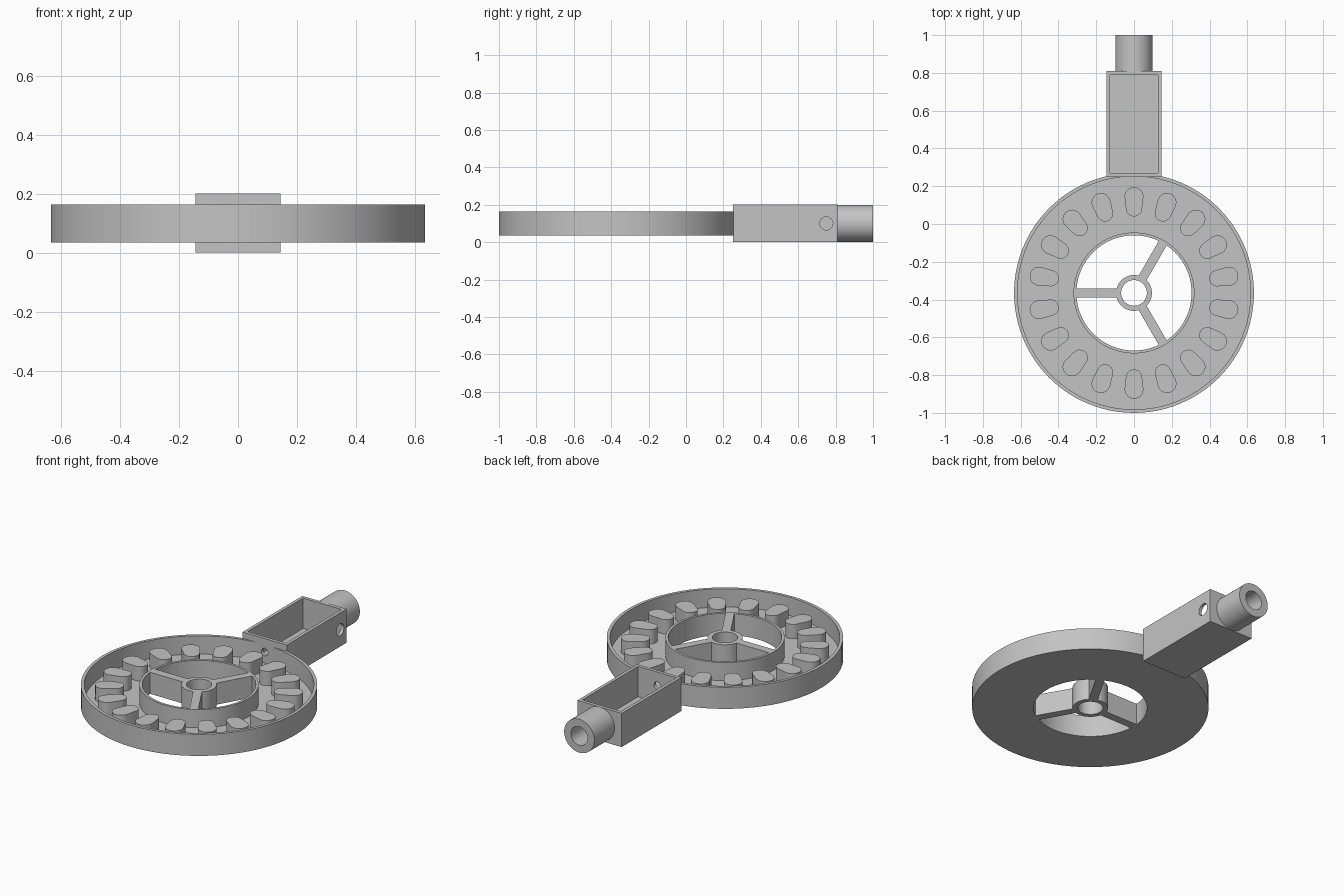
import bpy, bmesh, math
from mathutils import Matrix, Vector

if "Cube" in bpy.data.objects:
    bpy.data.objects.remove(bpy.data.objects["Cube"], do_unlink=True)

grey = bpy.data.materials.new("light grey plastic")
grey.use_nodes = True
GREY = (0.55, 0.55, 0.55, 1)
grey.diffuse_color = GREY
grey.node_tree.nodes["Principled BSDF"].inputs["Base Color"].default_value = GREY

CY = -0.365            # wheel centre on y
BASE, RIM = 0.035, 0.163
FLOOR, PEG_TOP = 0.055, 0.14
HUB_R, INNER_R, OUTER_R = 0.095, 0.305, 0.635


def make(name, bm, smooth=True):
    bmesh.ops.recalc_face_normals(bm, faces=bm.faces)
    mesh = bpy.data.meshes.new(name)
    bm.to_mesh(mesh)
    bm.free()
    mesh.materials.append(grey)
    obj = bpy.data.objects.new(name, mesh)
    bpy.context.collection.objects.link(obj)
    if smooth:
        shade(obj)
    return obj


def shade(obj):
    bpy.ops.object.select_all(action="DESELECT")
    obj.select_set(True)
    bpy.context.view_layer.objects.active = obj
    bpy.ops.object.shade_smooth_by_angle(angle=math.radians(30))


def lathe(name, profile, matrix, steps=96):
    """Revolve a closed (radius, height) outline around z."""
    bm = bmesh.new()
    rings = []
    for i in range(steps):
        a = 2 * math.pi * i / steps
        rings.append([bm.verts.new((r * math.cos(a), r * math.sin(a), z)) for r, z in profile])
    n = len(profile)
    for i, ring in enumerate(rings):
        nxt = rings[(i + 1) % steps]
        for j in range(n):
            k = (j + 1) % n
            bm.faces.new((ring[j], nxt[j], nxt[k], ring[k]))
    bm.transform(matrix)
    return make(name, bm)


def box(name, low, high, matrix=Matrix()):
    low, high = Vector(low), Vector(high)
    bm = bmesh.new()
    bmesh.ops.create_cube(bm, size=1)
    size = Matrix.Diagonal((high - low).to_4d())
    size[3][3] = 1
    bm.transform(matrix @ Matrix.Translation((low + high) / 2) @ size)
    return make(name, bm, False)


def rod(name, radius, length, centre, axis):
    bm = bmesh.new()
    bmesh.ops.create_cone(bm, cap_ends=True, segments=32, radius1=radius,
                          radius2=radius, depth=length)
    bm.transform(Matrix.Translation(centre) @ Matrix.Rotation(math.pi / 2, 4, axis))
    return make(name, bm, False)


def cut(obj, cutters):
    for cutter in cutters:
        mod = obj.modifiers.new("cut", "BOOLEAN")
        mod.operation, mod.solver, mod.object = "DIFFERENCE", "EXACT", cutter
    graph = bpy.context.evaluated_depsgraph_get()
    mesh = bpy.data.meshes.new_from_object(obj.evaluated_get(graph))
    obj.modifiers.clear()
    obj.data = mesh
    shade(obj)


wheel = Matrix.Translation((0, CY, 0))

# Round tray with raised inner and outer rims
tray = lathe("round_tray", [(INNER_R, BASE), (OUTER_R, BASE), (OUTER_R, RIM), (0.617, RIM),
                            (0.617, FLOOR), (0.32, FLOOR), (0.32, RIM), (INNER_R, RIM)], wheel)

# Hub and its three spokes
lathe("hub", [(0.068, BASE), (HUB_R, BASE), (HUB_R, RIM), (0.068, RIM)], wheel, 48)
for i in range(3):
    turn = wheel @ Matrix.Rotation(math.radians(60 + 120 * i), 4, "Z")
    box(f"spoke_{i + 1}", (HUB_R - 0.006, -0.024, BASE), (INNER_R + 0.005, 0.024, RIM), turn)

# Rounded pegs standing around the tray
for i in range(18):
    bm = bmesh.new()
    outline = []
    for centre, radius, start in ((0.51, 0.05, -90), (0.448, 0.043, 90)):
        for s in range(13):
            a = math.radians(start + 15 * s)
            outline.append(bm.verts.new((centre + radius * math.cos(a), radius * math.sin(a), FLOOR)))
    cap = bm.faces.new(outline)
    top = bmesh.ops.extrude_face_region(bm, geom=[cap], use_keep_orig=True)["geom"]
    bmesh.ops.translate(bm, vec=(0, 0, PEG_TOP - FLOOR),
                        verts=[v for v in top if isinstance(v, bmesh.types.BMVert)])
    bm.transform(wheel @ Matrix.Rotation(math.radians(10 + 20 * i), 4, "Z"))
    make(f"peg_{i + 1}", bm)

# Open handle box with a side hole and a cable hole into the tray
handle = box("handle_box", (-0.145, 0.25, 0), (0.145, 0.81, 0.2))
cavity = box("cavity_cutter", (-0.126, 0.27, 0.02), (0.126, 0.79, 0.3))
side_hole = rod("side_hole_cutter", 0.035, 0.1, (0.145, 0.75, 0.1), "Y")
cable_hole = rod("cable_hole_cutter", 0.022, 0.12, (0, 0.255, 0.12), "X")
cut(handle, [cavity, side_hole, cable_hole])
cut(tray, [cable_hole])
for cutter in (cavity, side_hole, cable_hole):
    bpy.data.objects.remove(cutter, do_unlink=True)

# Hollow tube at the end of the handle
lathe("end_tube", [(0.055, 0.805), (0.099, 0.805), (0.099, 1), (0.055, 1)],
      Matrix.Translation((0, 0, 0.1)) @ Matrix.Rotation(-math.pi / 2, 4, "X"), 64)
